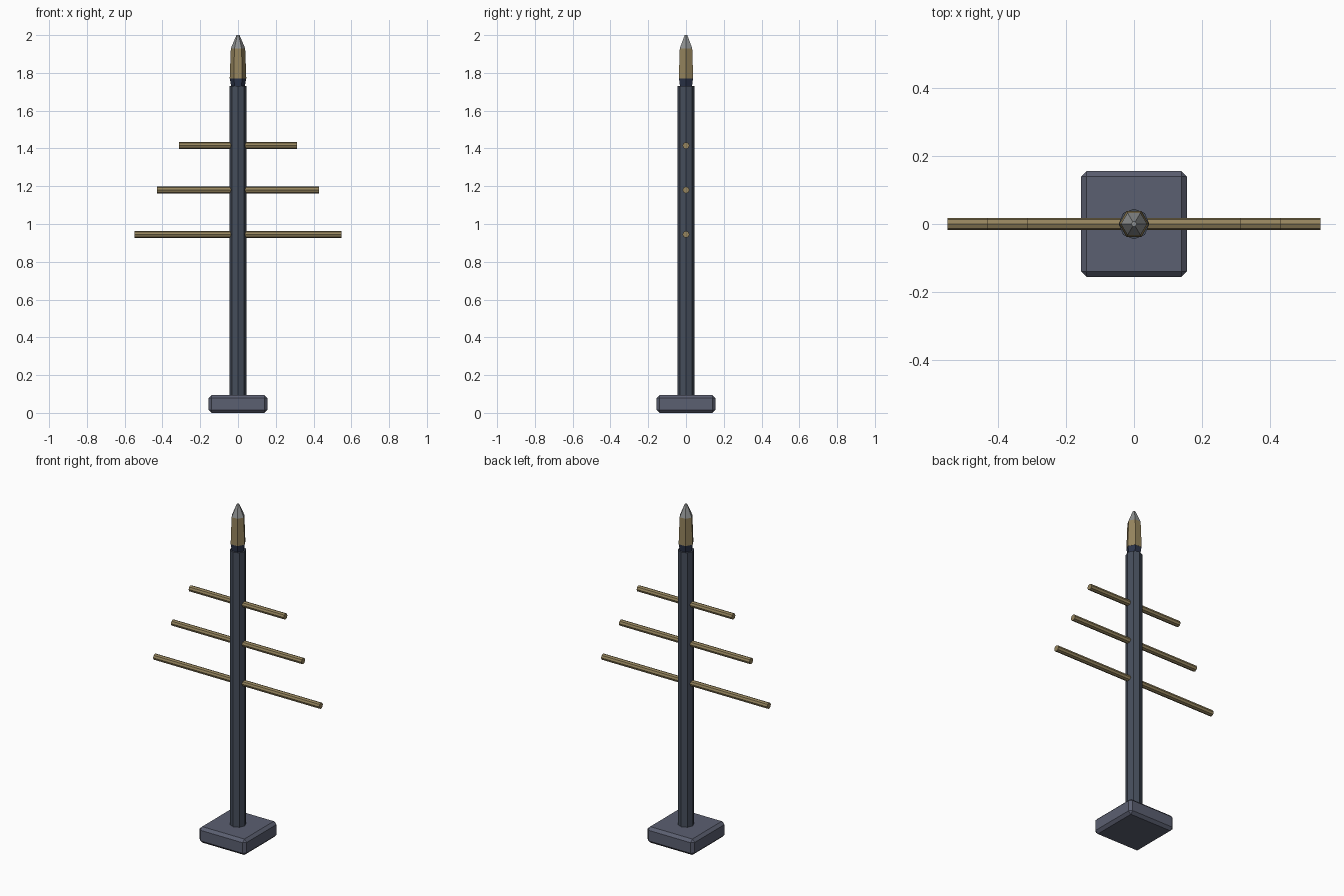
import bpy
from math import pi

if "Cube" in bpy.data.objects:
    bpy.data.objects.remove(bpy.data.objects["Cube"])


def material(name, rgb):
    m = bpy.data.materials.new(name)
    m.diffuse_color = (*rgb, 1)
    m.use_nodes = True
    m.node_tree.nodes["Principled BSDF"].inputs["Base Color"].default_value = m.diffuse_color
    return m


STONE = material("base_slate", (0.105, 0.115, 0.165))
STEEL = material("pole_slate", (0.060, 0.075, 0.105))
NAVY = material("collar_navy", (0.025, 0.035, 0.070))
BRASS = material("brass", (0.300, 0.230, 0.110))
GREY = material("tip_grey", (0.270, 0.280, 0.280))


def prism(name, sides, r1, r2, z1, z2, mat):
    """Faceted upright section with a corner on the +x axis."""
    bpy.ops.mesh.primitive_cone_add(vertices=sides, radius1=r1, radius2=r2,
                                    depth=z2 - z1, location=(0, 0, (z1 + z2) / 2),
                                    rotation=(0, 0, pi / 2))
    ob = bpy.context.object
    ob.name = name
    ob.data.materials.append(mat)
    return ob


# Chamfered square base
bpy.ops.mesh.primitive_cube_add(size=1, location=(0, 0, 0.0475))
base = bpy.context.object
base.name = "base"
base.scale = (0.31, 0.31, 0.095)
bpy.ops.object.transform_apply(location=False, rotation=False, scale=True)
bevel = base.modifiers.new("chamfer", 'BEVEL')
bevel.width = 0.016
bevel.segments = 1
base.data.materials.append(STONE)

# Octagonal pole
prism("pole", 8, 0.045, 0.045, 0.085, 1.73, STEEL)

# Stacked hexagonal finial: collar, brass body, pointed tip
prism("finial_collar", 6, 0.036, 0.043, 1.725, 1.77, NAVY)
prism("finial_body", 6, 0.044, 0.038, 1.77, 1.93, BRASS)
prism("finial_tip", 6, 0.038, 0.008, 1.93, 2.0, GREY)

# Three cross arms, shorter towards the top
for level, (z, half) in enumerate([(0.945, 0.547), (1.18, 0.43), (1.415, 0.313)]):
    bpy.ops.mesh.primitive_cylinder_add(vertices=8, radius=0.018, depth=2 * half,
                                        location=(0, 0, z), rotation=(0, pi / 2, 0))
    arm = bpy.context.object
    arm.name = f"cross_arm_{level + 1}"
    arm.data.materials.append(BRASS)
